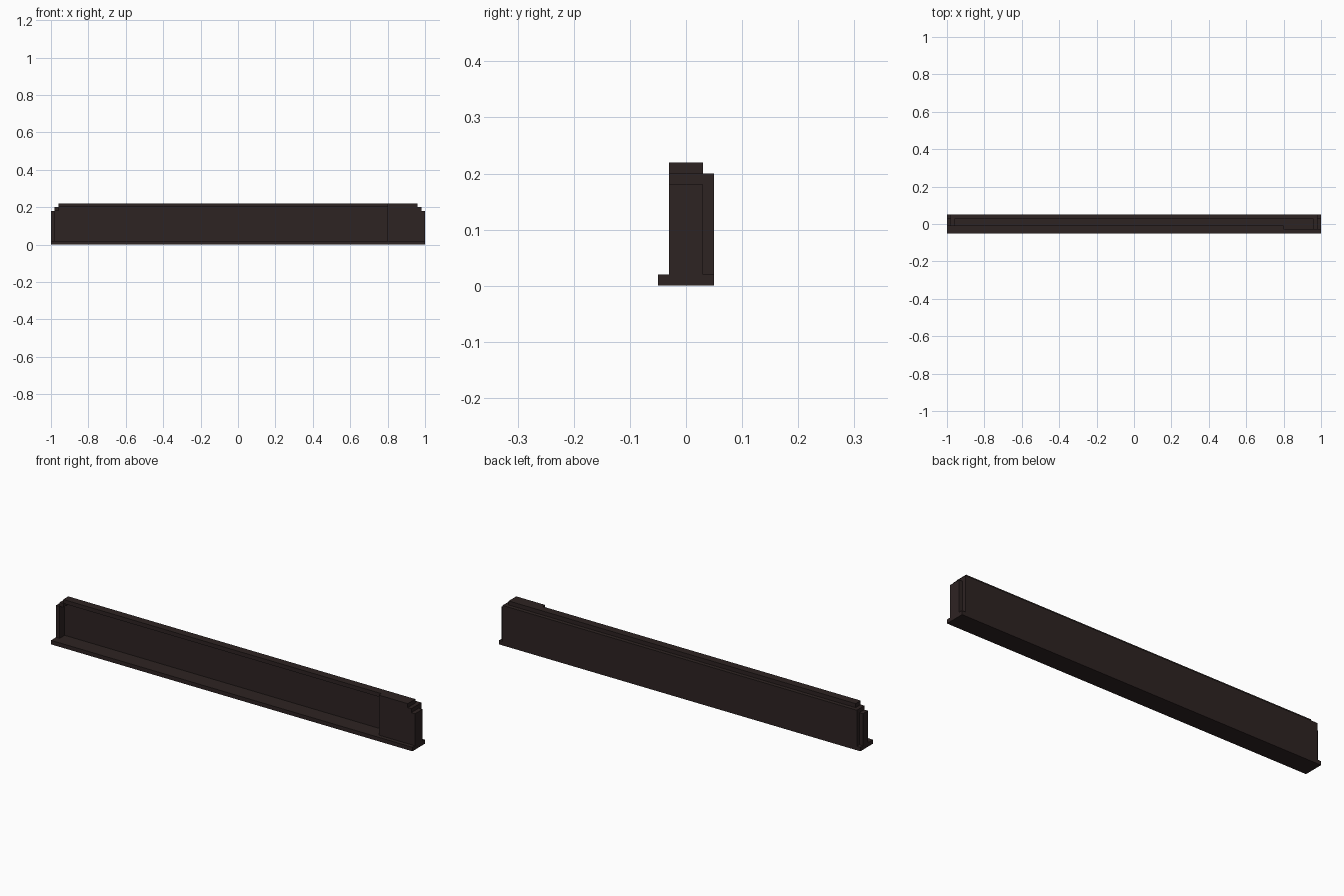
import bpy
import bmesh

cube = bpy.data.objects.get("Cube")
if cube:
    bpy.data.objects.remove(cube, do_unlink=True)

# Single dark brown finish
brown = bpy.data.materials.new("dark_brown")
brown.use_nodes = True
colour = (0.027, 0.0168, 0.0163, 1.0)
brown.diffuse_color = colour
brown.node_tree.nodes["Principled BSDF"].inputs["Base Color"].default_value = colour


def extrude_profile(name, profile, y0, y1):
    """Extrude an x-z outline from y0 to y1."""
    bm = bmesh.new()
    face = bm.faces.new([bm.verts.new((x, y0, z)) for x, z in profile])
    result = bmesh.ops.extrude_face_region(bm, geom=[face])
    moved = [g for g in result["geom"] if isinstance(g, bmesh.types.BMVert)]
    bmesh.ops.translate(bm, verts=moved, vec=(0, y1 - y0, 0))
    bmesh.ops.recalc_face_normals(bm, faces=bm.faces)
    mesh = bpy.data.meshes.new(name)
    bm.to_mesh(mesh)
    bm.free()
    mesh.materials.append(brown)
    obj = bpy.data.objects.new(name, mesh)
    bpy.context.collection.objects.link(obj)
    return obj


def box(name, x0, x1, y0, y1, z0, z1):
    return extrude_profile(name, [(x0, z0), (x1, z0), (x1, z1), (x0, z1)], y0, y1)


# Base slab with a lip along the front
box("base", -1, 1, -0.05, 0.05, 0, 0.02)

# Thin panel closing the back
box("back_panel", -0.98, 0.98, 0.03, 0.05, 0.02, 0.20)

# Solid end block with a stepped upper corner
extrude_profile("end_block", [(0.8, 0.02), (1, 0.02), (1, 0.18), (0.98, 0.18),
                              (0.98, 0.20), (0.96, 0.20), (0.96, 0.22), (0.8, 0.22)],
                -0.03, 0.03)

# Frame around the recess: post, corner step and top rail
box("side_post", -1, -0.98, -0.01, 0.03, 0.02, 0.18)
box("corner_step", -0.98, -0.96, -0.01, 0.03, 0.18, 0.20)
box("top_rail", -0.96, 0.8, -0.01, 0.03, 0.20, 0.22)
